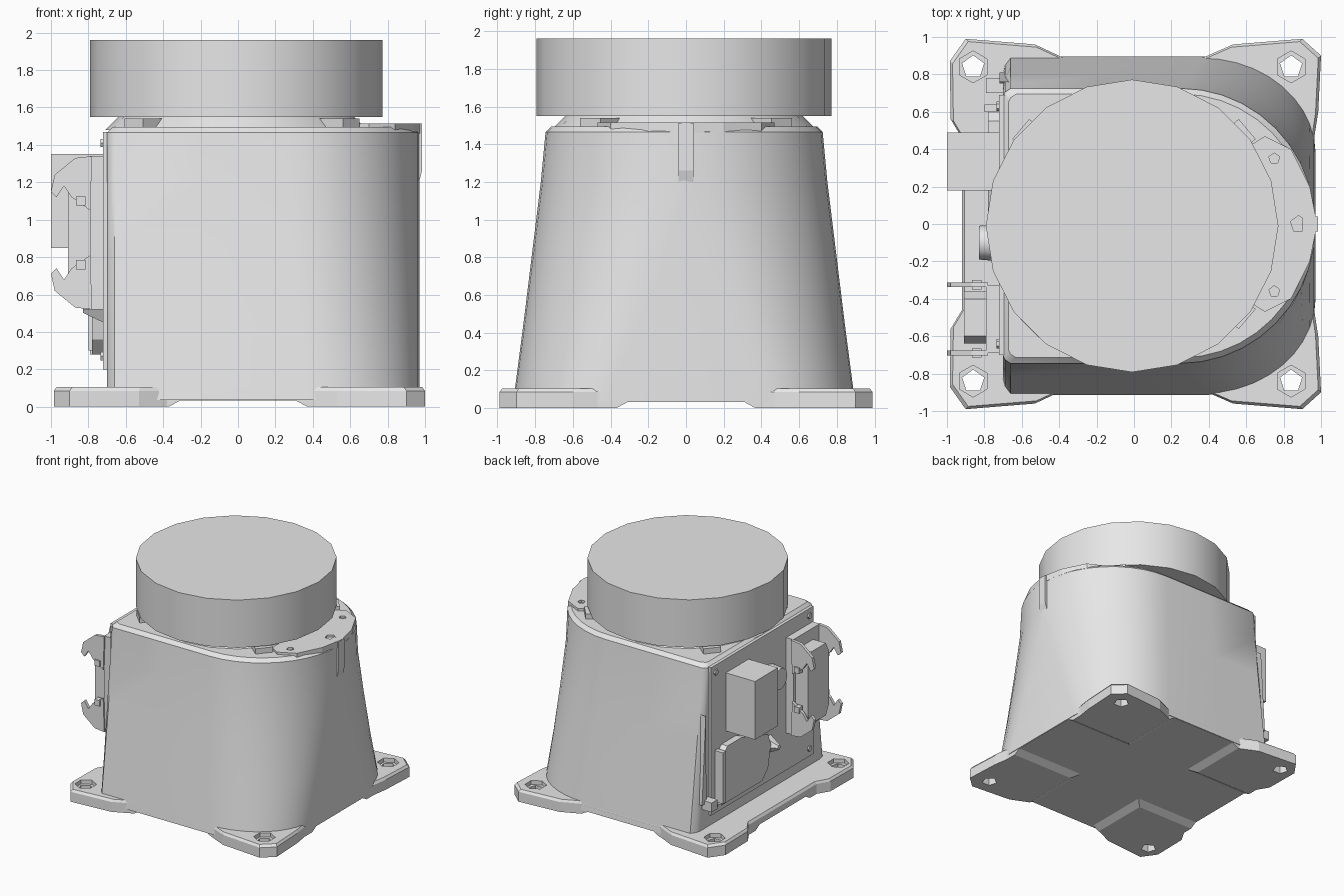
import bpy, bmesh, math
from mathutils import Matrix, Vector

if "Cube" in bpy.data.objects:
    bpy.data.objects.remove(bpy.data.objects["Cube"], do_unlink=True)

grey = bpy.data.materials.new("cast grey")
grey.use_nodes = True
grey.diffuse_color = (0.8, 0.8, 0.8, 1)
grey.node_tree.nodes["Principled BSDF"].inputs["Base Color"].default_value = (0.8, 0.8, 0.8, 1)


def finish(name, bm, smooth=None):
    bmesh.ops.recalc_face_normals(bm, faces=bm.faces)
    mesh = bpy.data.meshes.new(name)
    bm.to_mesh(mesh)
    bm.free()
    mesh.materials.append(grey)
    ob = bpy.data.objects.new(name, mesh)
    bpy.context.collection.objects.link(ob)
    if smooth:
        select(ob)
        bpy.ops.object.shade_smooth_by_angle(angle=math.radians(smooth))
    return ob


def select(ob):
    bpy.ops.object.select_all(action='DESELECT')
    ob.select_set(True)
    bpy.context.view_layer.objects.active = ob


def loft(name, rings, smooth=None):
    """Skin a stack of closed rings and cap both ends."""
    bm = bmesh.new()
    rows = [[bm.verts.new(p) for p in ring] for ring in rings]
    for a, b in zip(rows, rows[1:]):
        for i in range(len(a)):
            j = (i + 1) % len(a)
            bm.faces.new((a[i], a[j], b[j], b[i]))
    bm.faces.new(rows[0])
    bm.faces.new(rows[-1])
    return finish(name, bm, smooth)


def prism(name, pts, axis, lo, hi, smooth=None):
    """Extrude a flat outline along an axis."""
    place = {'x': lambda a, b, t: (t, a, b),
             'y': lambda a, b, t: (a, t, b),
             'z': lambda a, b, t: (a, b, t)}[axis]
    return loft(name, [[place(a, b, t) for a, b in pts] for t in (lo, hi)], smooth)


def box(name, x, y, z):
    return prism(name, [(x[0], y[0]), (x[1], y[0]), (x[1], y[1]), (x[0], y[1])], 'z', *z)


def cone(name, centre, r1, r2, depth, sides, axis='z', smooth=None):
    """Cylinder or cone whose base sits at centre, rising along the axis."""
    bm = bmesh.new()
    bmesh.ops.create_cone(bm, cap_ends=True, segments=sides, radius1=r1, radius2=r2, depth=depth)
    bm.transform(Matrix.Translation((0, 0, depth / 2)))
    if axis == '-x':
        bm.transform(Matrix.Rotation(-math.pi / 2, 4, 'Y'))
    bm.transform(Matrix.Translation(centre))
    return finish(name, bm, smooth)


def cut(ob, cutters):
    for c in cutters:
        mod = ob.modifiers.new("cut", 'BOOLEAN')
        mod.object = c
        mod.solver = 'EXACT'
        select(ob)
        bpy.ops.object.modifier_apply(modifier=mod.name)
        bpy.data.objects.remove(c, do_unlink=True)


def mirrored(half):
    return half + [(x, -y) for x, y in reversed(half) if y]


# Base plate with four corner feet
outline = mirrored([(0.965, 0.47), (0.985, 0.6), (1.0, 0.9), (0.9, 0.99), (0.53, 0.96),
                    (0.37, 0.89), (-0.38, 0.89), (-0.53, 0.96), (-0.9, 0.99),
                    (-0.985, 0.87), (-0.98, 0.56), (-0.92, 0.46)])
rings = []
for z, s in ((0, 1), (0.085, 1), (0.105, 0.985)):
    rings.append([(x * s, y * s, z) for x, y in outline])
base = loft("base_plate", rings)
arch = [(-0.37, -0.05), (-0.37, 0), (-0.31, 0.033), (0.31, 0.033), (0.37, 0), (0.37, -0.05)]
cutters = [prism("arch_cutter", arch, 'y', -1.2, 1.2), prism("arch_cutter", arch, 'x', -1.2, 1.2)]
for x in (-0.86, 0.84):
    for y in (-0.84, 0.84):
        cutters.append(cone("bolt_cutter", (x, y, -0.02), 0.062, 0.062, 0.2, 5))
        cutters.append(cone("bolt_cutter", (x, y, 0.07), 0.085, 0.085, 0.1, 6))
cut(base, cutters)


# Main housing: flat at the back panel, rounded on the far side, tapering upward
def section(z, w, start, flat, inset=0.0, chamfer=0.02):
    reach = 0.97 - inset
    half = [(start + (reach - start) * math.cos(a), flat + (w - flat) * math.sin(a))
            for a in [math.pi / 2 * i / 10 for i in range(11)]]
    half += [(-0.2, w), (-0.66 + inset, w), (-0.69 + inset, w - chamfer), (-0.7 + inset, w - 2 * chamfer)]
    if not flat:
        half[0] = (reach, 0.004)
    return [(x, y - 0.01, z) for x, y in mirrored(half)]


loft("housing", [section(0.035, 0.905, 0.37, 0.4, chamfer=0.04),
                 section(0.12, 0.895, 0.36, 0.38, chamfer=0.04),
                 section(0.45, 0.852, 0.33, 0.24, chamfer=0.035),
                 section(0.85, 0.803, 0.3, 0.1, chamfer=0.025),
                 section(1.2, 0.76, 0.27, 0.0),
                 section(1.465, 0.735, 0.25, 0.0),
                 section(1.495, 0.705, 0.25, 0.0, 0.03)], 35)

# Raised bolt pad on the rounded side
pad = prism("top_bolt_pad", mirrored([(0.98, 0.0), (0.94, 0.2), (0.84, 0.4), (0.7, 0.47), (0.62, 0.42)]),
            'z', 1.46, 1.515)
cut(pad, [cone("hole_cutter", (x, y, 1.485), r, r, 0.1, 5)
          for x, y, r in ((0.88, 0, 0.045), (0.75, 0.35, 0.03), (0.75, -0.36, 0.03))])
prism("bolt_pad_rib", [(0.9, 1.2), (0.968, 1.2), (0.983, 1.26), (0.983, 1.513), (0.9, 1.513)], 'y', -0.04, 0.04)

# Neck and turning drum
cone("neck", (-0.01, -0.01, 1.48), 0.7, 0.62, 0.08, 20, smooth=40)
cone("drum", (-0.01, -0.01, 1.55), 0.782, 0.782, 0.41, 20, smooth=40)

# Small clamps around the neck
for angle in (40, 140, 225, 320):
    a = math.radians(angle)
    bm = bmesh.new()
    bmesh.ops.create_cube(bm, size=1)
    bm.transform(Matrix.Translation((0.69 * math.cos(a), 0.69 * math.sin(a), 1.51))
                 @ Matrix.Rotation(a, 4, 'Z') @ Matrix.Diagonal((0.2, 0.14, 0.06, 1)))
    finish("neck_clamp", bm)

# Service panel with corner screws
box("service_panel", (-0.722, -0.68), (-0.7, 0.69), (0.2, 1.47))
for y in (-0.64, 0.63):
    for z in (0.27, 1.41):
        cone("panel_screw", (-0.72, y, z), 0.025, 0.025, 0.015, 6, '-x')
prism("panel_corner_rib", [(0.75, 0.33), (0.81, 0.33), (0.76, 1.08)], 'x', -0.72, -0.6)
box("panel_corner_clip", (-0.79, -0.69), (0.7, 0.78), (0.28, 0.36))

# Square connector box
box("connector_box", (-1.0, -0.71), (0.18, 0.49), (0.85, 1.35))

# Lower cover plate and its plug
prism("cover_plate", [(0.63, 0.28), (0.63, 0.68), (0.55, 0.76), (0.36, 0.76), (0.0, 0.65),
                      (-0.04, 0.55), (0.0, 0.36), (0.08, 0.28)], 'x', -0.78, -0.71)
box("cover_edge", (-0.8, -0.71), (0.6, 0.64), (0.3, 0.74))
cone("pointed_plug", (-0.72, -0.08, 0.52), 0.08, 0.02, 0.11, 6, '-x')

# Round button
cone("round_button", (-0.71, -0.1, 1.1), 0.1, 0.09, 0.12, 12, '-x', 40)

# Latched socket with claw levers
box("socket_flange", (-0.79, -0.71), (-0.69, -0.33), (0.52, 1.34))
prism("socket_body", [(-0.64, 0.7), (-0.6, 0.62), (-0.4, 0.62), (-0.36, 0.7),
                      (-0.36, 1.16), (-0.4, 1.24), (-0.6, 1.24), (-0.64, 1.16)], 'x', -0.91, -0.78)
claw = [(-0.78, 1.34), (-0.87, 1.33), (-0.98, 1.24), (-1.0, 1.15), (-0.97, 1.12),
        (-0.93, 1.18), (-0.89, 1.12), (-0.79, 1.05)]
for y in (-0.69, -0.325):
    for flip in (False, True):
        pts = [(x, 1.86 - z if flip else z) for x, z in claw]
        prism("latch_claw", pts, 'y', y - 0.013, y + 0.013)
        z = 0.76 if flip else 1.1
        box("latch_pin", (-0.865, -0.815), (y - 0.025, y + 0.025), (z - 0.025, z + 0.025))
